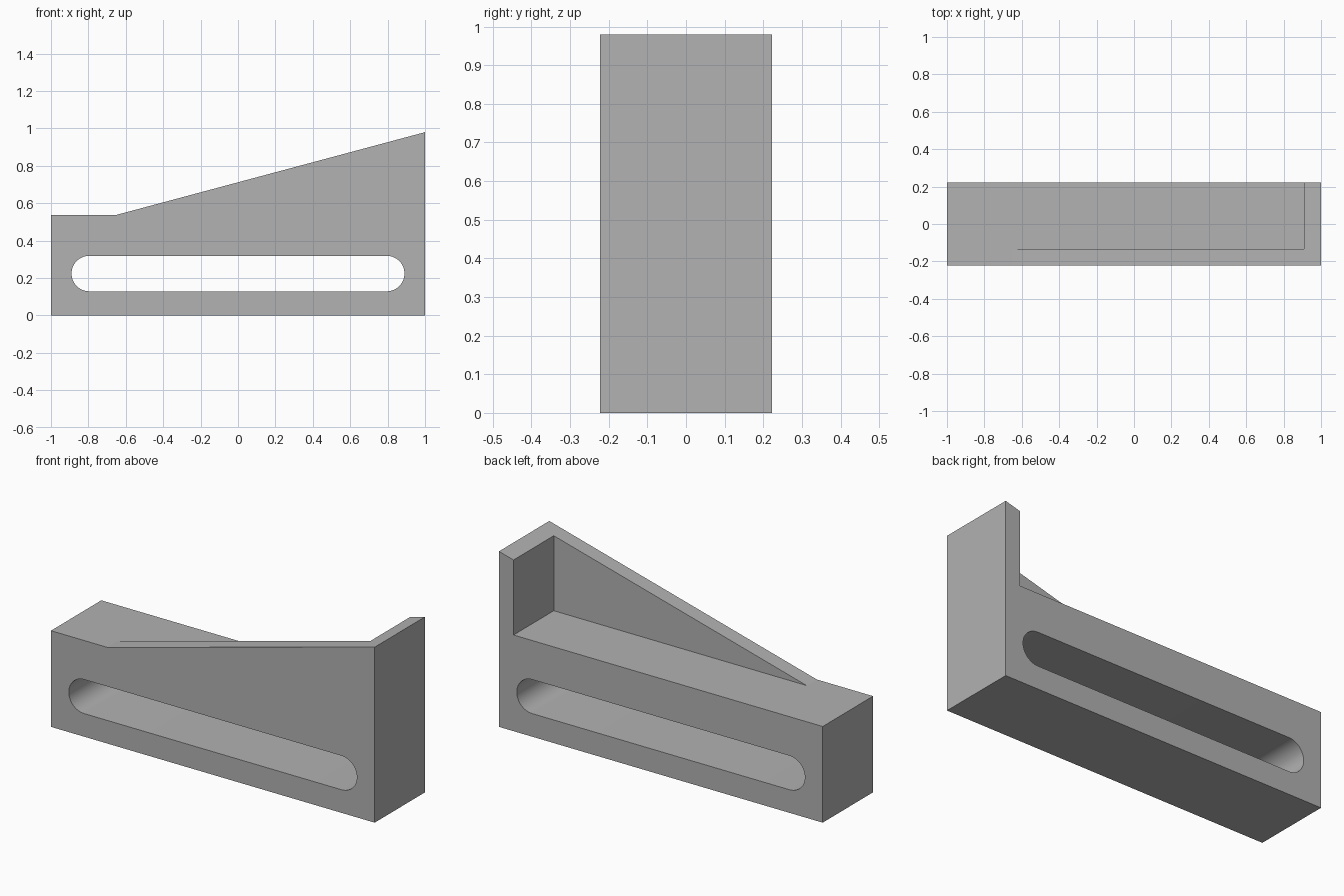
import bpy, bmesh, math

if "Cube" in bpy.data.objects:
    bpy.data.objects.remove(bpy.data.objects["Cube"], do_unlink=True)

HALF_DEPTH = 0.222
SHELF = 0.537      # height of the low top and the pocket floor
TOP = 0.98
RAMP_X = -0.653    # where the sloping edge begins
WALL_Y = -0.133    # inner face of the front wall
WALL_X = 0.91      # inner face of the end wall

grey = bpy.data.materials.new("plain grey")
grey.use_nodes = True
colour = (0.445, 0.445, 0.445, 1)
grey.diffuse_color = colour
grey.node_tree.nodes["Principled BSDF"].inputs["Base Color"].default_value = colour


def prism(name, outline, y0, y1):
    """Extrude an (x, z) outline from y0 to y1."""
    bm = bmesh.new()
    face = bm.faces.new([bm.verts.new((x, y0, z)) for x, z in outline])
    grown = bmesh.ops.extrude_face_region(bm, geom=[face])["geom"]
    verts = [g for g in grown if isinstance(g, bmesh.types.BMVert)]
    bmesh.ops.translate(bm, verts=verts, vec=(0, y1 - y0, 0))
    bmesh.ops.recalc_face_normals(bm, faces=bm.faces)
    mesh = bpy.data.meshes.new(name)
    bm.to_mesh(mesh)
    bm.free()
    mesh.materials.append(grey)
    obj = bpy.data.objects.new(name, mesh)
    bpy.context.collection.objects.link(obj)
    return obj


def cut(target, cutter):
    mod = target.modifiers.new(cutter.name, "BOOLEAN")
    mod.operation = "DIFFERENCE"
    mod.solver = "EXACT"
    mod.object = cutter
    bpy.context.view_layer.objects.active = target
    bpy.ops.object.modifier_apply(modifier=mod.name)
    bpy.data.objects.remove(cutter, do_unlink=True)


# Bracket body with a sloping top edge
body = prism("bracket_body",
             [(-1, 0), (1, 0), (1, TOP), (RAMP_X, SHELF), (-1, SHELF)],
             -HALF_DEPTH, HALF_DEPTH)

# Open pocket behind the front wall
pocket = prism("pocket_cutter",
               [(RAMP_X, SHELF), (WALL_X, SHELF), (WALL_X, 1.2), (RAMP_X, 1.2)],
               WALL_Y, 0.4)
cut(body, pocket)

# Long slot with rounded ends, right through the body
radius, centre_x, centre_z, steps = 0.095, 0.795, 0.224, 24
outline = []
for side in (1, -1):
    for i in range(steps + 1):
        a = math.pi * (i / steps - 0.5)
        outline.append((side * (centre_x + radius * math.cos(a)),
                        centre_z + side * radius * math.sin(a)))
cut(body, prism("slot_cutter", outline, -0.4, 0.4))

# Smooth slot ends, sharp edges elsewhere
bpy.ops.object.select_all(action="DESELECT")
body.select_set(True)
bpy.context.view_layer.objects.active = body
bpy.ops.object.shade_smooth_by_angle(angle=math.radians(12))
